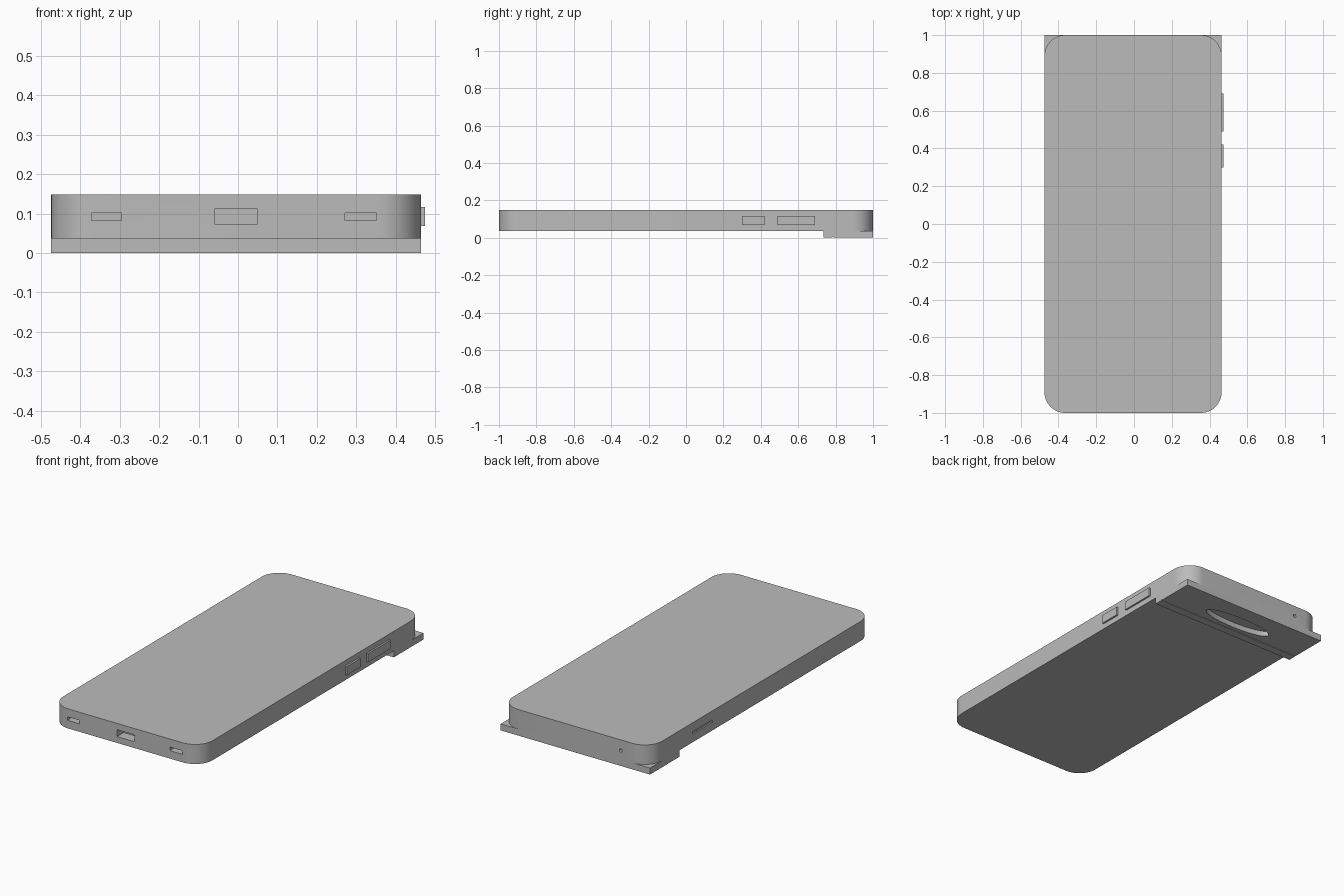
import bpy, bmesh
from math import pi, cos, sin, radians

cube = bpy.data.objects.get("Cube")
if cube:
    bpy.data.objects.remove(cube, do_unlink=True)

grey = bpy.data.materials.new("plain_grey")
grey.use_nodes = True
grey.diffuse_color = (0.5, 0.5, 0.5, 1)
grey.node_tree.nodes["Principled BSDF"].inputs["Base Color"].default_value = (0.5, 0.5, 0.5, 1)

LEFT, RIGHT = 0.464, -0.474      # side walls of the body
MID = (LEFT + RIGHT) / 2
BASE, TOP = 0.037, 0.148         # underside and screen heights


def prism(name, outline, z0, z1):
    """Extrude a flat outline from z0 up to z1."""
    bm = bmesh.new()
    face = bm.faces.new([bm.verts.new((x, y, z0)) for x, y in outline])
    up = bmesh.ops.extrude_face_region(bm, geom=[face])["geom"]
    bmesh.ops.translate(bm, vec=(0, 0, z1 - z0),
                        verts=[v for v in up if isinstance(v, bmesh.types.BMVert)])
    bmesh.ops.recalc_face_normals(bm, faces=bm.faces)
    mesh = bpy.data.meshes.new(name)
    bm.to_mesh(mesh)
    bm.free()
    mesh.materials.append(grey)
    ob = bpy.data.objects.new(name, mesh)
    bpy.context.collection.objects.link(ob)
    return ob


def box(name, x, y, z):
    """Box from (min, max) pairs."""
    return prism(name, [(x[0], y[0]), (x[1], y[0]), (x[1], y[1]), (x[0], y[1])], *z)


def ellipse(cx, cy, rx, ry, n=48):
    return [(cx + rx * cos(2 * pi * i / n), cy + ry * sin(2 * pi * i / n)) for i in range(n)]


def rounded_outline(r, steps=14):
    points = []
    corners = [(LEFT - r, 1 - r), (RIGHT + r, 1 - r), (RIGHT + r, r - 1), (LEFT - r, r - 1)]
    for quarter, (cx, cy) in enumerate(corners):
        for i in range(steps + 1):
            a = pi / 2 * (quarter + i / steps)
            points.append((cx + r * cos(a), cy + r * sin(a)))
    return points


def cut(target, cutter):
    mod = target.modifiers.new(cutter.name, "BOOLEAN")
    mod.operation = "DIFFERENCE"
    mod.solver = "EXACT"
    mod.object = cutter
    cutter.hide_render = True
    cutter.hide_viewport = True
    cutter.display_type = "WIRE"


# Main slab with rounded vertical corners
body = prism("body", rounded_outline(0.11), BASE, TOP)

# Charging port and speaker slots in the front edge
cut(body, box("charging_port_cutter", (-0.06, 0.05), (-1.05, -0.94), (0.073, 0.112)))
cut(body, box("right_speaker_cutter", (-0.372, -0.295), (-1.05, -0.96), (0.082, 0.102)))
cut(body, box("left_speaker_cutter", (0.272, 0.351), (-1.05, -0.96), (0.082, 0.102)))

# Card tray recess in the right wall
cut(body, box("card_tray_cutter", (-0.52, RIGHT + 0.008), (0.44, 0.62), (0.083, 0.097)))

# Microphone hole in the back edge
mic = prism("microphone_cutter", ellipse(0, 0, 0.009, 0.009, 16), -0.04, 0.04)
mic.rotation_euler.x = pi / 2
mic.location = (-0.29, 1, 0.088)
cut(body, mic)

# Raised camera bar under the back end, with lens window and seam
bar = box("camera_bar", (RIGHT, LEFT), (0.735, 1), (0, BASE))
cut(bar, prism("lens_window_cutter", ellipse(MID, 0.86, 0.215, 0.05), -0.02, 0.03))
cut(bar, box("bar_seam_cutter", (-0.6, 0.6), (0.782, 0.788), (-0.02, 0.003)))

# Side buttons on the left wall
for name, span in (("volume_button", (0.49, 0.69)), ("power_button", (0.30, 0.42))):
    box(name, (LEFT - 0.01, 0.474), span, (0.068, 0.117))

# Smooth rounded corners, keep crisp edges
bpy.ops.object.select_all(action="DESELECT")
for ob in (body, bar):
    ob.select_set(True)
bpy.context.view_layer.objects.active = body
bpy.ops.object.shade_smooth_by_angle(angle=radians(30))
